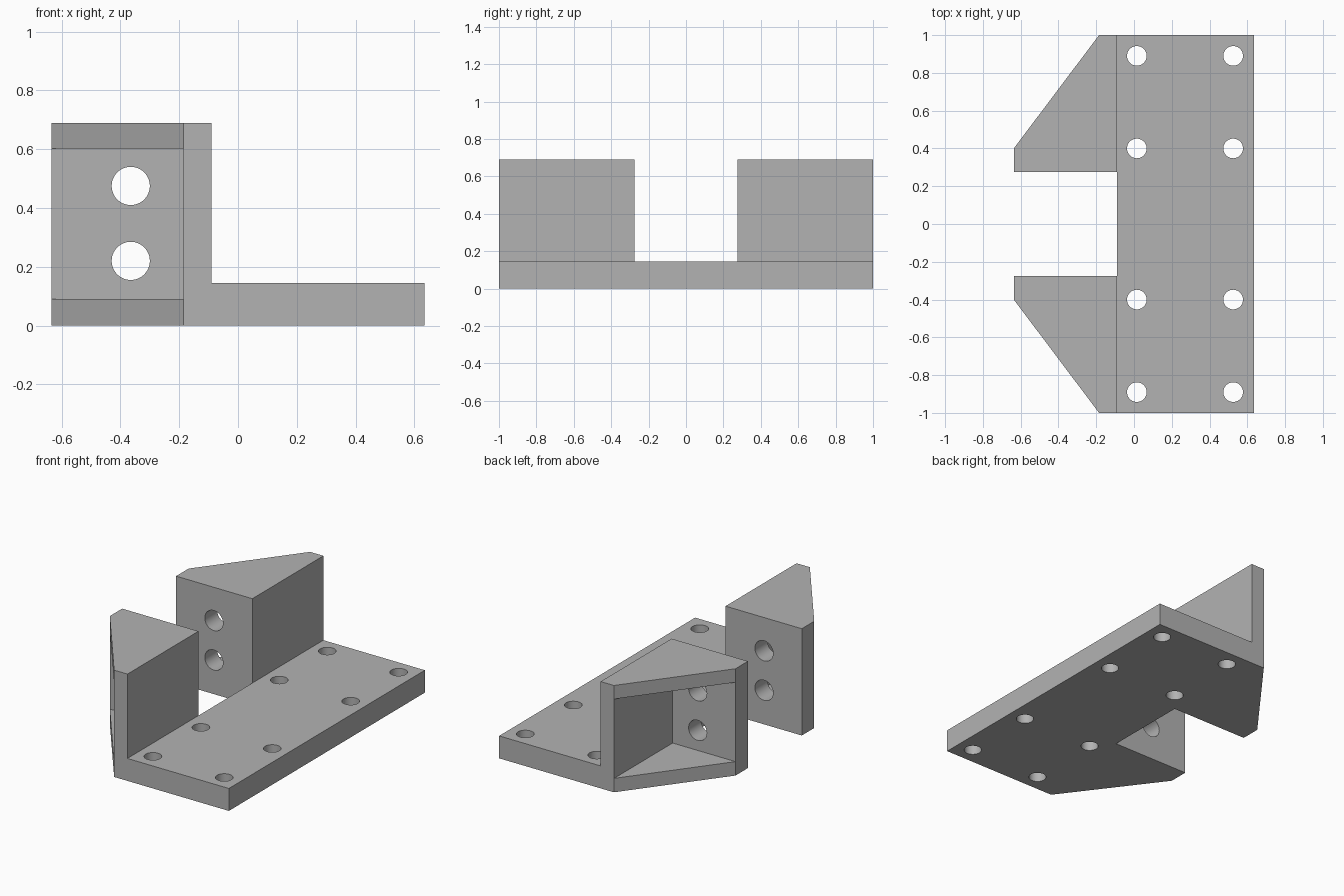
import bpy
import bmesh
from math import radians
from mathutils import Matrix, Vector

default = bpy.data.objects.get("Cube")
if default:
    bpy.data.objects.remove(default, do_unlink=True)

# Key dimensions
LENGTH, HALF_X, HEIGHT = 1.0, 0.635, 0.69
PLATE_TOP, STEP_X = 0.145, -0.09
WALL_X, GAP_Y, WALL_Y = -0.185, 0.275, 0.402
POCKET_LOW, POCKET_HIGH = 0.09, 0.602

grey = bpy.data.materials.new("plain grey")
grey.use_nodes = True
grey.diffuse_color = (0.45, 0.45, 0.45, 1)
grey.node_tree.nodes["Principled BSDF"].inputs["Base Color"].default_value = grey.diffuse_color


def add_object(name, bm):
    bmesh.ops.recalc_face_normals(bm, faces=bm.faces[:])
    mesh = bpy.data.meshes.new(name)
    bm.to_mesh(mesh)
    bm.free()
    mesh.materials.append(grey)
    obj = bpy.data.objects.new(name, mesh)
    bpy.context.collection.objects.link(obj)
    return obj


def prism(name, outline, low, high):
    """Extrude an outline in the ground plane from low to high."""
    bm = bmesh.new()
    face = bm.faces.new([bm.verts.new((x, y, low)) for x, y in outline])
    result = bmesh.ops.extrude_face_region(bm, geom=[face])
    top = [v for v in result["geom"] if isinstance(v, bmesh.types.BMVert)]
    bmesh.ops.translate(bm, verts=top, vec=(0, 0, high - low))
    return add_object(name, bm)


def drill(name, location, radius, depth, axis):
    """Round cutter along the given axis."""
    bm = bmesh.new()
    turn = Vector((0, 0, 1)).rotation_difference(Vector(axis)).to_matrix().to_4x4()
    bmesh.ops.create_cone(bm, cap_ends=True, segments=48, radius1=radius, radius2=radius,
                          depth=depth, matrix=Matrix.Translation(location) @ turn)
    return add_object(name, bm)


# Body: full footprint with two tapered ears and a gap between them
half = [(STEP_X, GAP_Y), (-HALF_X, GAP_Y), (-HALF_X, WALL_Y), (WALL_X, LENGTH), (HALF_X, LENGTH)]
outline = half + [(x, -y) for x, y in reversed(half)]
bracket = prism("bracket", outline, 0, HEIGHT)

# Clearance above the base plate
cutters = [prism("plate_clearance", [(STEP_X, -2), (2, -2), (2, 2), (STEP_X, 2)], PLATE_TOP, 2)]

# Pockets open through the slanted sides, leaving webs above and below
slope = (LENGTH - WALL_Y) / (WALL_X + HALF_X)
reach = 0.2
for side in (-1, 1):
    corner = [(WALL_X - 0.001, WALL_Y), (WALL_X - 0.001, LENGTH + reach * slope),
              (-HALF_X - reach, WALL_Y)]
    cutters.append(prism("pocket", [(x, side * y) for x, y in corner], POCKET_LOW, POCKET_HIGH))

# Mounting holes in the base plate
for x in (0.015, 0.525):
    for y in (-0.89, -0.4, 0.4, 0.89):
        cutters.append(drill("plate_hole", (x, y, 0.07), 0.052, 0.5, (0, 0, 1)))

# Holes through both ear walls
for z in (0.22, 0.475):
    cutters.append(drill("ear_hole", (-0.365, 0, z), 0.065, 1.1, (0, 1, 0)))

# Cut the body, then discard the cutters
bpy.context.view_layer.objects.active = bracket
for cutter in cutters:
    cutter.hide_render = True
    cut = bracket.modifiers.new("cut", "BOOLEAN")
    cut.operation = "DIFFERENCE"
    cut.solver = "EXACT"
    cut.object = cutter
    bpy.ops.object.modifier_apply(modifier=cut.name)
    bpy.data.objects.remove(cutter, do_unlink=True)

bpy.ops.object.select_all(action="DESELECT")
bracket.select_set(True)
bpy.ops.object.shade_smooth_by_angle(angle=radians(30))
